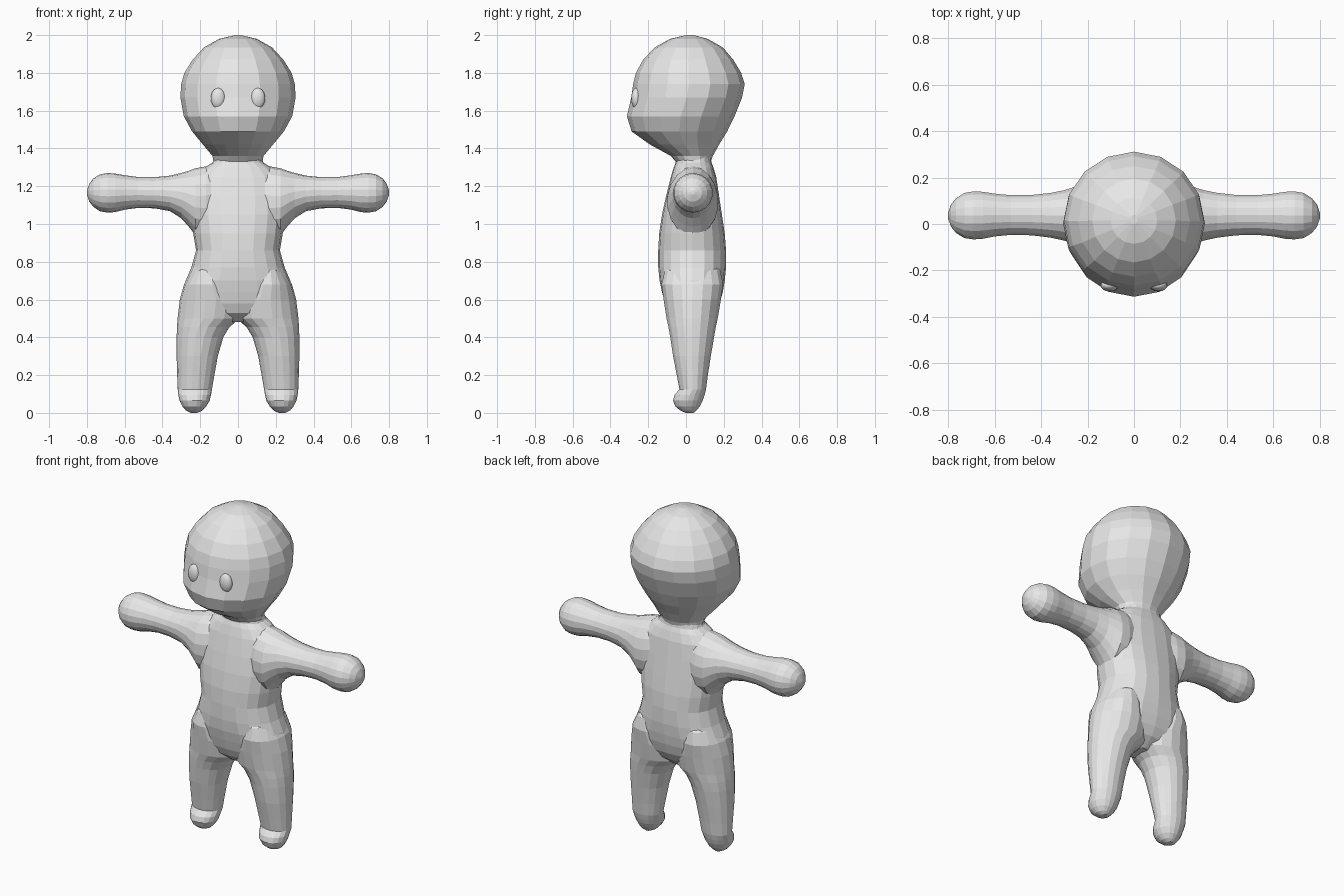
import bpy, bmesh, math

grey = bpy.data.materials.new("plain grey")
grey.diffuse_color = (0.8, 0.8, 0.8, 1)


def loft(name, rings, place, sides=16, power=2.0):
    """Skin ovals given as (station, u_low, u_high, v_low, v_high)."""
    bm = bmesh.new()
    loops = []
    for t, u0, u1, v0, v1 in rings:
        loop = []
        for i in range(sides):
            a = math.tau * i / sides
            c, s = math.cos(a), math.sin(a)
            c = math.copysign(abs(c) ** (2 / power), c)
            s = math.copysign(abs(s) ** (2 / power), s)
            u = (u0 + u1) / 2 + c * (u1 - u0) / 2
            v = (v0 + v1) / 2 + s * (v1 - v0) / 2
            loop.append(bm.verts.new(place(t, u, v)))
        loops.append(loop)
    for a, b in zip(loops, loops[1:]):
        for i in range(sides):
            j = (i + 1) % sides
            bm.faces.new((a[i], a[j], b[j], b[i]))
    bm.faces.new(loops[0])
    bm.faces.new(loops[-1])
    bmesh.ops.recalc_face_normals(bm, faces=bm.faces)
    mesh = bpy.data.meshes.new(name)
    bm.to_mesh(mesh)
    bm.free()
    mesh.materials.append(grey)
    ob = bpy.data.objects.new(name, mesh)
    bpy.context.collection.objects.link(ob)
    return ob


def upright(t, u, v):
    return (u, v, t)


# torso: height, half width, front, back
torso = [(1.36, .12, -.05, .13), (1.325, .135, -.055, .135), (1.30, .175, -.065, .145),
         (1.25, .225, -.08, .16), (1.15, .25, -.105, .175), (1.05, .25, -.127, .19),
         (.95, .237, -.142, .205), (.86, .222, -.147, .212), (.77, .247, -.147, .212),
         (.70, .277, -.14, .205), (.64, .285, -.127, .195), (.58, .25, -.112, .178),
         (.53, .16, -.09, .15), (.48, .05, -.03, .09)]
body = loft("body", [(z, -w, w, f, b) for z, w, f, b in torso], upright, 20, 2.3)

# arm: distance out, bottom, top, front, back
arm = [(.10, .96, 1.31, -.07, .15), (.17, .93, 1.305, -.095, .17), (.225, .94, 1.295, -.10, .172),
       (.26, .985, 1.282, -.088, .16), (.30, 1.03, 1.27, -.073, .147), (.36, 1.068, 1.256, -.06, .135),
       (.44, 1.083, 1.248, -.05, .126), (.53, 1.085, 1.249, -.048, .125), (.60, 1.076, 1.258, -.055, .132),
       (.65, 1.063, 1.267, -.065, .14), (.69, 1.06, 1.27, -.068, .142), (.73, 1.067, 1.263, -.062, .135),
       (.765, 1.09, 1.242, -.04, .112), (.787, 1.118, 1.214, -.013, .085), (.80, 1.155, 1.177, .025, .047)]

# leg with little toe bump: height, inner, outer, front, back
leg = [(0, .215, .25, 0, .04), (.012, .19, .275, -.03, .055), (.035, .168, .295, -.058, .075),
       (.065, .15, .31, -.07, .09), (.095, .143, .316, -.062, .1), (.125, .138, .319, -.036, .107),
       (.20, .125, .322, -.05, .117), (.30, .107, .325, -.07, .133), (.40, .078, .325, -.085, .15),
       (.455, .045, .323, -.095, .16), (.50, -.01, .32, -.105, .17), (.60, -.02, .308, -.121, .187),
       (.68, .03, .286, -.132, .199), (.75, .07, .245, -.115, .185), (.82, .10, .18, -.06, .12)]

# merge mirrored limbs into the body
for side in (-1, 1):
    for name, rings, place in (("arm", arm, lambda t, u, v: (side * t, v, u)),
                               ("leg", leg, lambda t, u, v: (side * u, v, t))):
        limb = loft(name, rings, place, 18)
        mod = body.modifiers.new("join " + name, "BOOLEAN")
        mod.operation = "UNION"
        mod.solver = "EXACT"
        mod.object = limb
        bpy.context.view_layer.objects.active = body
        bpy.ops.object.modifier_apply(modifier=mod.name)
        bpy.data.objects.remove(limb)

# head: height, half width, front, back
head = [(2.0, .015, .0, .04), (1.98, .10, -.085, .115), (1.935, .18, -.165, .195),
        (1.87, .24, -.227, .25), (1.80, .284, -.265, .292), (1.74, .301, -.28, .311),
        (1.67, .305, -.29, .297), (1.57, .287, -.313, .257), (1.49, .243, -.288, .218),
        (1.42, .185, -.19, .175), (1.36, .135, -.08, .142), (1.33, .13, -.055, .132)]
loft("head", [(z, -w, w, f, b) for z, w, f, b in head], upright, 16)

# eyes
for side in (-1, 1):
    bpy.ops.mesh.primitive_uv_sphere_add(segments=16, ring_count=10, radius=1,
                                         location=(side * .105, -.264, 1.665))
    eye = bpy.context.object
    eye.name = "left_eye" if side > 0 else "right_eye"
    eye.scale = (.039, .026, .055)
    eye.data.materials.append(grey)
    bpy.ops.object.shade_smooth()
